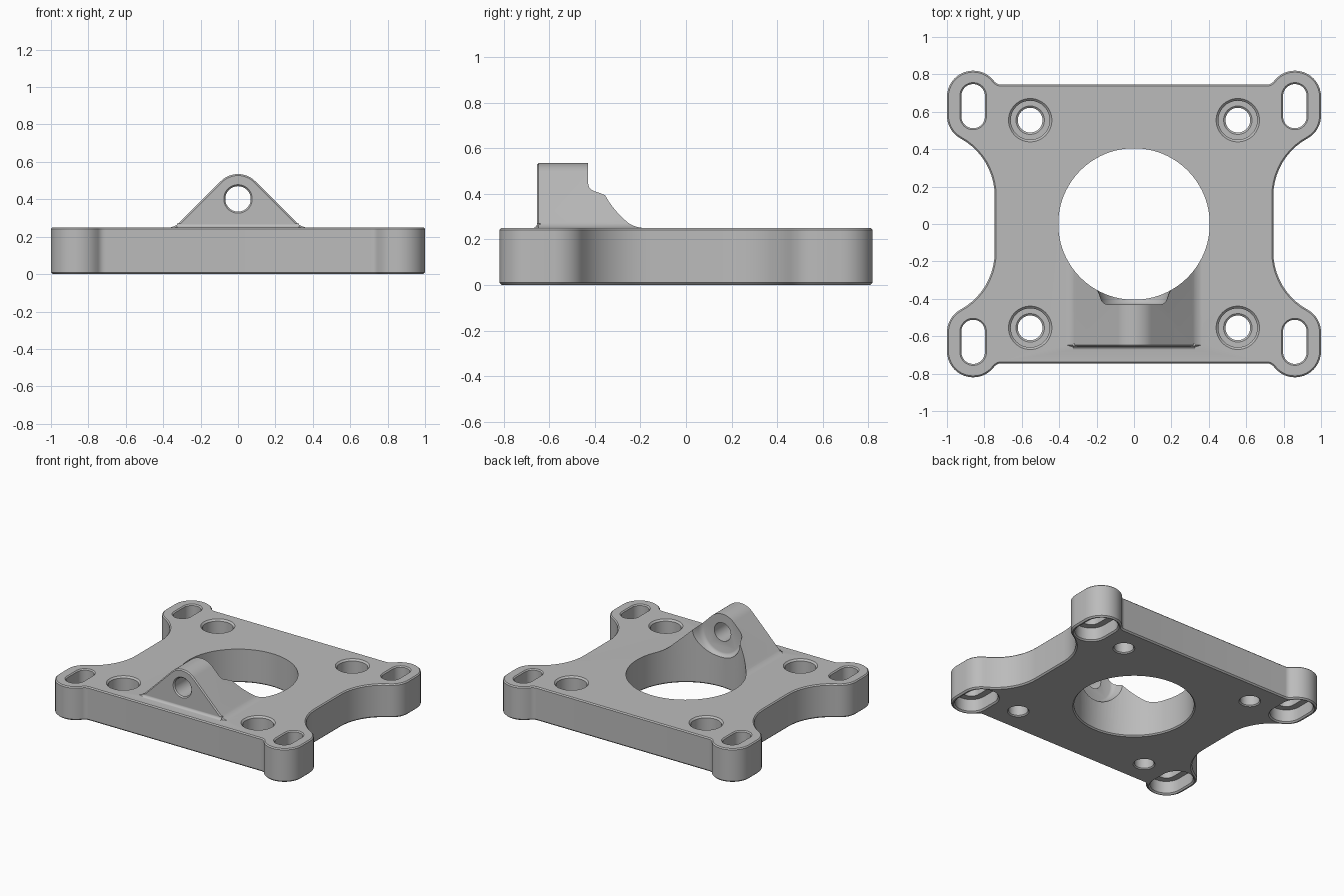
import bpy
import bmesh
from math import cos, sin, radians

if "Cube" in bpy.data.objects:
    bpy.data.objects.remove(bpy.data.objects["Cube"], do_unlink=True)

grey = bpy.data.materials.new("machined grey")
grey.use_nodes = True
grey.diffuse_color = (0.5, 0.5, 0.5, 1)
grey.node_tree.nodes["Principled BSDF"].inputs["Base Color"].default_value = (0.5, 0.5, 0.5, 1)


def arc(cx, cy, r, start, end, steps=10):
    angles = [radians(start + (end - start) * i / steps) for i in range(steps + 1)]
    return [(cx + r * cos(a), cy + r * sin(a)) for a in angles]


def circle(cx, cy, r, steps=64):
    return arc(cx, cy, r, 0, 360, steps)[:-1]


def slot(cx, cy, r, half=0.055):
    return arc(cx, cy + half, r, 0, 180, 20) + arc(cx, cy - half, r, 180, 360, 20)


def stack(name, rings, axis="z"):
    """Solid lofted through (outline, position) rings along an axis."""
    place = {"z": lambda u, v, w: (u, v, w),
             "y": lambda u, v, w: (u, w, v),
             "x": lambda u, v, w: (w, u, v)}[axis]
    bm = bmesh.new()
    loops = [[bm.verts.new(place(u, v, w)) for u, v in pts] for pts, w in rings]
    bm.faces.new(loops[0])
    bm.faces.new(loops[-1])
    n = len(loops[0])
    for a, b in zip(loops, loops[1:]):
        for i in range(n):
            j = (i + 1) % n
            bm.faces.new((a[i], a[j], b[j], b[i]))
    bmesh.ops.recalc_face_normals(bm, faces=bm.faces)
    mesh = bpy.data.meshes.new(name)
    bm.to_mesh(mesh)
    bm.free()
    mesh.materials.append(grey)
    obj = bpy.data.objects.new(name, mesh)
    bpy.context.collection.objects.link(obj)
    return obj


def combine(target, other, operation):
    mod = target.modifiers.new("combine", "BOOLEAN")
    mod.operation = operation
    mod.solver = "EXACT"
    mod.object = other
    bpy.context.view_layer.objects.active = target
    bpy.ops.object.modifier_apply(modifier=mod.name)
    bpy.data.objects.remove(other, do_unlink=True)


# Plate outline with rounded ears, inset by d
def plate_outline(d):
    quarter = (arc(1.095, 0.15, 0.35 + d, 180, 118.7)
               + arc(0.86, 0.58, 0.14 - d, -61.3, 0)
               + arc(0.86, 0.68, 0.14 - d, 0, 142.7, 16)
               + arc(0.709, 0.795, 0.05 + d, -37.3, -90, 6))
    half = quarter + [(-x, y) for x, y in reversed(quarter)]
    return half + [(x, -y) for x, y in reversed(half)]


# Gusset profile: rounded top, sloping sides, flared feet
def lug_profile(d):
    side = ([(0.375, 0.1)] + arc(0.375, 0.334, 0.085 + d, -90, -135, 6)
            + arc(0, 0.405, 0.13 - d, 45, 90, 8))
    return side + [(-x, z) for x, z in reversed(side[:-1])]


plate = stack("mounting_plate", [(plate_outline(0.01), 0), (plate_outline(0), 0.01),
                                 (plate_outline(0), 0.242), (plate_outline(0.008), 0.25)])
lug = stack("lug", [(lug_profile(0.008), -0.655), (lug_profile(0), -0.647),
                    (lug_profile(0), -0.14)], "y")
combine(plate, lug, "UNION")

# Small fillet along the foot of the lug
foot = [(-0.64, 0.2), (-0.675, 0.2)] + arc(-0.675, 0.27, 0.0205, -90, 0, 5) + [(-0.64, 0.27)]
combine(plate, stack("lug_fillet", [(foot, -0.325), (foot, 0.325)], "x"), "UNION")

# Central bore
bore = [(0.414, -0.1), (0.414, 0), (0.405, 0.009), (0.405, 0.7)]
combine(plate, stack("bore", [(circle(0, 0, r, 96), z) for r, z in bore]), "DIFFERENCE")

# Spot face and cross hole in the lug
spot = [(0.15, -0.43), (0.162, -0.425), (0.171, -0.415), (0.178, -0.4),
        (0.186, -0.375), (0.2, -0.345), (0.2, -0.2)]
cross = [(0.078, -0.8), (0.078, -0.657), (0.068, -0.646), (0.068, -0.3)]
for name, rings in (("spot_face", spot), ("cross_hole", cross)):
    cutter = stack(name, [(circle(0, 0.402, r), y) for r, y in rings], "y")
    combine(plate, cutter, "DIFFERENCE")

# Counterbored screw holes, and ear slots with pockets underneath
screw = [(0.074, -0.1), (0.074, 0), (0.066, 0.008), (0.066, 0.082), (0.076, 0.09),
         (0.104, 0.09), (0.104, 0.238), (0.116, 0.25), (0.116, 0.4)]
ear = [(0.12, -0.1), (0.12, 0), (0.11, 0.01), (0.11, 0.1), (0.063, 0.1),
       (0.063, 0.242), (0.071, 0.25), (0.071, 0.4)]
for sx in (-1, 1):
    for sy in (-1, 1):
        hole = stack("screw_hole", [(circle(sx * 0.555, sy * 0.555, r, 48), z) for r, z in screw])
        combine(plate, hole, "DIFFERENCE")
        pocket = stack("ear_slot", [(slot(sx * 0.86, sy * 0.63, r), z) for r, z in ear])
        combine(plate, pocket, "DIFFERENCE")

# Smooth curved walls, crisp edges
bpy.ops.object.select_all(action="DESELECT")
plate.select_set(True)
bpy.context.view_layer.objects.active = plate
bpy.ops.object.shade_smooth_by_angle(angle=radians(28))
